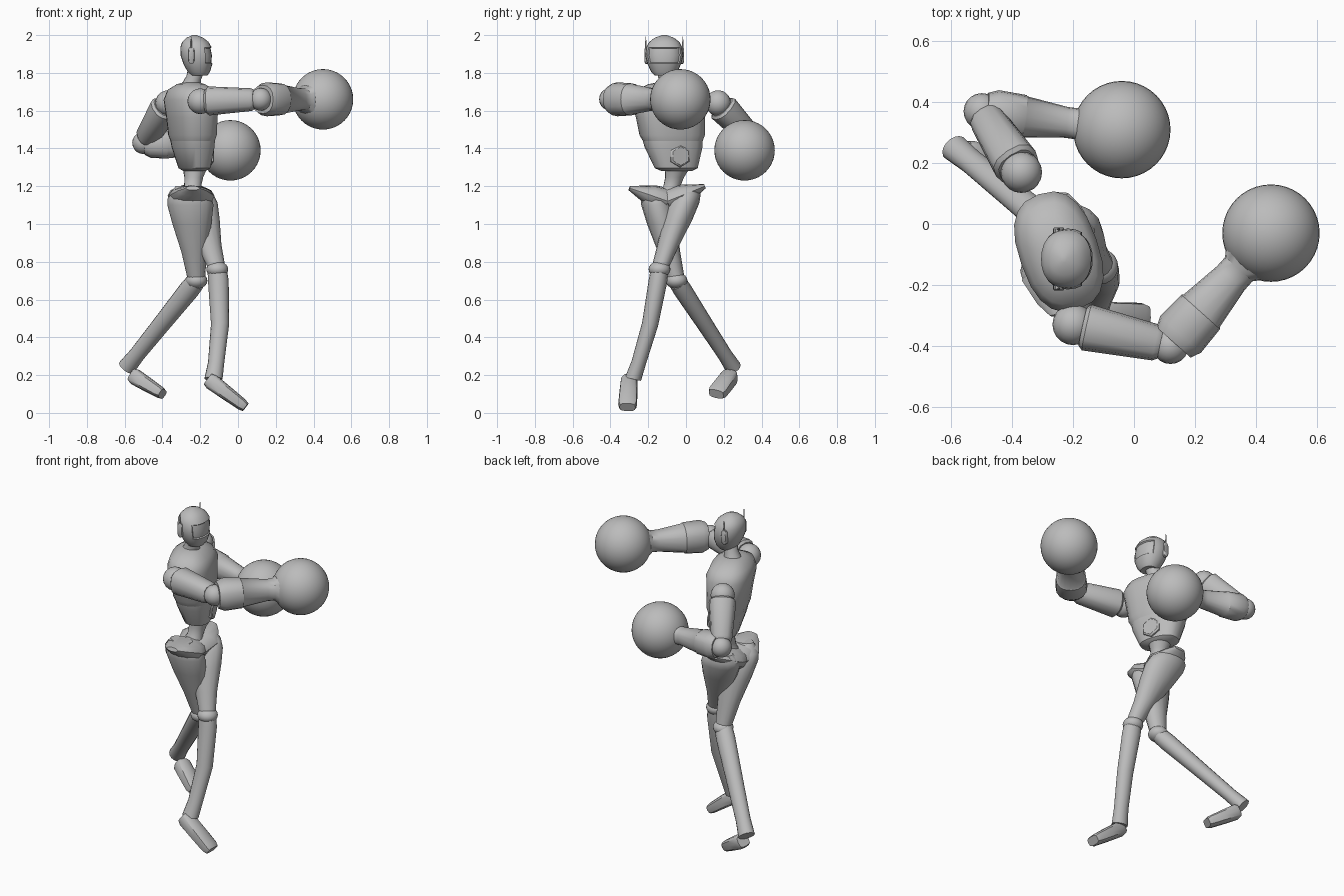
import bpy, bmesh, math
from mathutils import Vector

default_cube = bpy.data.objects.get("Cube")
if default_cube:
    bpy.data.objects.remove(default_cube, do_unlink=True)

X_AXIS, Y_AXIS, UP = Vector((1, 0, 0)), Vector((0, 1, 0)), Vector((0, 0, 1))
NO_BOW = Vector()

grey = bpy.data.materials.new("plain grey")
grey.use_nodes = True
grey.diffuse_color = (.5, .5, .5, 1)
shader = grey.node_tree.nodes["Principled BSDF"]
shader.inputs["Base Color"].default_value = grey.diffuse_color


def finish(name, bm):
    """Turn a bmesh into a shaded, coloured object."""
    bmesh.ops.recalc_face_normals(bm, faces=bm.faces)
    mesh = bpy.data.meshes.new(name)
    bm.to_mesh(mesh)
    bm.free()
    mesh.materials.append(grey)
    part = bpy.data.objects.new(name, mesh)
    bpy.context.scene.collection.objects.link(part)
    bpy.ops.object.select_all(action='DESELECT')
    part.select_set(True)
    bpy.context.view_layer.objects.active = part
    bpy.ops.object.shade_smooth_by_angle(angle=math.radians(40))


def squared(value, power):
    """Push a sine or cosine outward so that a circle becomes squarer."""
    return math.copysign(abs(value) ** power, value)


def loft(name, start, end, profile, side=UP, depth=(1, 1), level=False,
         sides=16, power=1, bow=NO_BOW, edit=None):
    """Skin rings from start to end; profile holds (fraction, half width).

    Depth is the ratio of thickness to width at either end.
    """
    bm = bmesh.new()
    start, end = Vector(start), Vector(end)
    axis = UP if level else (end - start).normalized()
    across = (side - axis * side.dot(axis)).normalized()
    through = axis.cross(across)
    rings = []
    for fraction, width in profile:
        centre = start.lerp(end, fraction) + bow * math.sin(math.pi * fraction)
        thickness = width * (depth[0] + (depth[1] - depth[0]) * fraction)
        ring = []
        for step in range(sides):
            angle = math.tau * step / sides
            ring.append(bm.verts.new(
                centre + across * width * squared(math.cos(angle), power)
                + through * thickness * squared(math.sin(angle), power)))
        rings.append(ring)
    for lower, upper in zip(rings, rings[1:]):
        for k in range(sides):
            bm.faces.new((lower[k - 1], lower[k], upper[k], upper[k - 1]))
    bm.faces.new(rings[0])
    bm.faces.new(rings[-1])
    bmesh.ops.recalc_face_normals(bm, faces=bm.faces)
    if edit:
        edit(bm)
    finish(name, bm)


def ball(name, centre, radius, segments=20, squash=1):
    """Sphere, optionally flattened vertically."""
    bm = bmesh.new()
    bmesh.ops.create_uvsphere(bm, u_segments=segments, v_segments=segments // 2,
                              radius=radius)
    bmesh.ops.scale(bm, vec=(1, 1, squash), verts=bm.verts)
    bmesh.ops.translate(bm, vec=centre, verts=bm.verts)
    finish(name, bm)


def recess_visor(bm):
    """Sink the front faces at eye height."""
    chosen = []
    for face in bm.faces:
        middle = face.calc_center_median()
        if face.normal.x > .55 and 1.84 < middle.z < 1.94:
            chosen.append(face)
    bmesh.ops.inset_region(bm, faces=chosen, thickness=.004, depth=-.007)


# Torso, turned slightly about the vertical
forward = Vector((.94, .33, 0)).normalized()
shoulder_line = forward.cross(UP)
pelvis = Vector((-.25, -.1, 1.12))
belly = Vector((-.23, -.05, 1.28))
chest_base = Vector((-.24, -.07, 1.44))
neck_base = Vector((-.25, -.1, 1.75))

loft("chest", chest_base, neck_base,
     [(0, .16), (.1, .175), (.4, .185), (.7, .2), (.87, .17), (.97, .1), (1, .05)],
     side=shoulder_line, depth=(.65, .65), level=True, sides=20, power=.8)
loft("abdomen", belly, chest_base, [(0, .08), (.1, .115), (.8, .155), (1, .16)],
     side=shoulder_line, depth=(.65, .65), level=True, sides=20, power=.8)
loft("waist", pelvis, belly, [(0, .08), (.5, .045), (.8, .05), (1, .06)],
     side=shoulder_line, level=True)
plate = belly.lerp(chest_base, .5) + forward * .08
loft("belly_plate", plate, plate + forward * .02, [(0, .06), (.6, .06), (1, .05)],
     sides=6)

# Head with a recessed visor
crown = Vector((-.23, -.115, 2))
chin = Vector((-.205, -.115, 1.785))
loft("neck", neck_base - UP * .03, crown.lerp(chin, .7),
     [(0, .055), (.4, .04), (1, .045)], side=shoulder_line)
loft("head", chin, crown,
     [(0, .05), (.1, .07), (.3, .09), (.5, .1), (.7, .095), (.83, .08),
      (.93, .053), (1, .012)],
     side=Y_AXIS, depth=(.85, .88), level=True, sides=24, power=.9, edit=recess_visor)

# Ear pods with short antennas
for label, outward in (("left", Y_AXIS), ("right", -Y_AXIS)):
    pod = crown.lerp(chin, .5) + outward * .08 - X_AXIS * .03
    loft(label + "_ear", pod, pod + outward * .024, [(0, .045), (.8, .045), (1, .036)],
         depth=(.4, .4), sides=12, power=.7)
    root = pod + outward * .018
    loft(label + "_antenna", root, root + UP * .1, [(0, .007), (1, .002)],
         side=X_AXIS, sides=6)

# Arms: the right one reaches forward, the left one is folded beside the body
upper_arm = [(.1, .065), (.14, .077), (.85, .06), (.9, .05)]
forearm = [(.03, .075), (.1, .09), (.3, .085), (.31, .08), (.6, .06), (.68, .06),
           (.8, .11)]
arms = {
    "right": ((-.2, -.33, 1.65), (.12, -.4, 1.66), (.45, -.03, 1.66), 1),
    "left": ((-.37, .17, 1.64), (-.5, .37, 1.43), (-.04, .31, 1.39), .85),
}
for label, (shoulder, elbow, glove, bulk) in arms.items():
    ball(label + "_shoulder", shoulder, .068)
    loft(label + "_upper_arm", shoulder, elbow, upper_arm, sides=12, power=.8)
    ball(label + "_elbow", elbow, .06)
    loft(label + "_forearm", elbow, glove, [(f, w * bulk) for f, w in forearm],
         power=.85)
    ball(label + "_glove", glove, .16, segments=40)

# Legs cross below hips that flare outward into points
hip_flare = [(0, .07), (.4, .06), (.8, .028), (1, .012)]
thigh = [(0, .07), (.1, .115), (.2, .122), (.4, .103), (.7, .067), (1, .045)]
shin = [(.02, .052), (.1, .055), (.5, .048), (.85, .043), (1, .048)]
foot = [(0, .035), (.1, .045), (.5, .048), (.9, .05), (1, .042)]
legs = {
    "right": dict(tip=(-.24, -.3, 1.19), hip=(-.26, -.18, 1.2), knee=(-.22, -.05, .7),
                  ankle=(-.59, .25, .24), heel=(-.56, .24, .2), toe=(-.4, .16, .1),
                  bow=NO_BOW),
    "left": dict(tip=(-.25, .1, 1.2), hip=(-.26, .02, 1.2), knee=(-.11, -.14, .76),
                 ankle=(-.13, -.28, .18), heel=(-.16, -.3, .18), toe=(.04, -.31, .03),
                 bow=X_AXIS * .025 + Y_AXIS * .02),
}
for label, leg in legs.items():
    loft(label + "_hip", pelvis, leg["tip"], hip_flare, depth=(1.4, 3), sides=12)
    loft(label + "_thigh", leg["hip"], leg["knee"], thigh, side=X_AXIS,
         depth=(.6, 1), level=True)
    ball(label + "_knee", leg["knee"], .058, squash=.75)
    loft(label + "_shin", leg["knee"], leg["ankle"], shin, side=X_AXIS,
         depth=(.9, .9), bow=leg["bow"])
    loft(label + "_foot", leg["heel"], leg["toe"], foot, side=Y_AXIS,
         depth=(1, .6), sides=12, power=.6)
